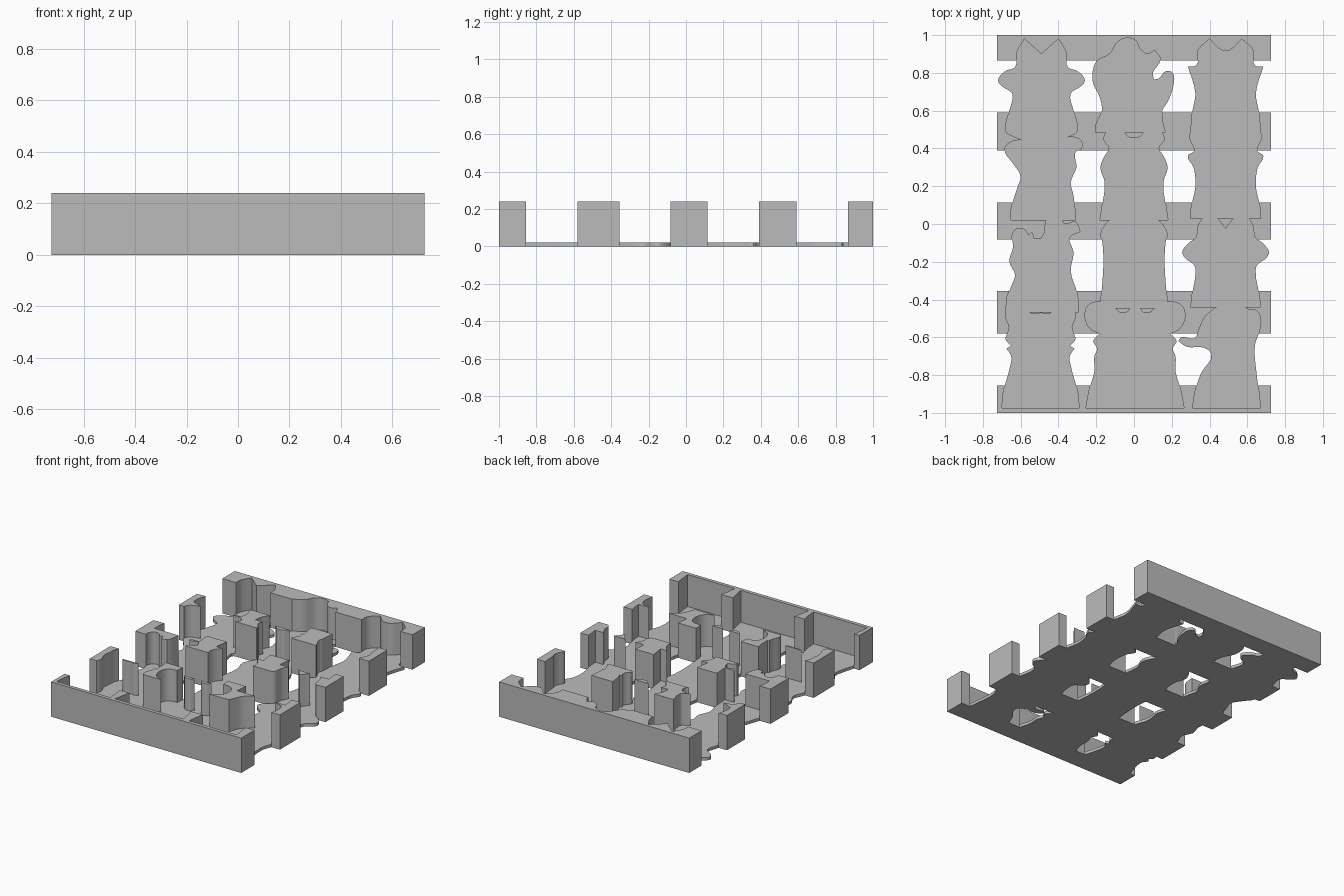
import bpy, bmesh
from mathutils import Vector

FLOOR, HEIGHT, HALF_W = 0.02, 0.24, 0.725

grey = bpy.data.materials.new("plain grey")
grey.diffuse_color = (0.5, 0.5, 0.5, 1)


def mirrored(cx, half):
    """Left half outline, base to top, mirrored about x = cx."""
    right = [(-x, y) for x, y in reversed(half) if x != 0]
    return [(cx + x, y) for x, y in half + right]


def smooth_outline(pts, steps=4):
    """Closed curve through the points; sharp corners stay sharp."""
    p = [Vector(q) for q in pts]
    n = len(p)
    tangent = []
    for i in range(n):
        a, b = (p[i] - p[i - 1]).normalized(), (p[(i + 1) % n] - p[i]).normalized()
        tangent.append((a + b).normalized() if a.dot(b) > 0.2 else None)
    out = []
    for i in range(n):
        a, b = p[i], p[(i + 1) % n]
        d = b - a
        ta, tb = tangent[i], tangent[(i + 1) % n]
        out.append(a)
        if ta is None and tb is None:
            continue
        ta = d if ta is None else ta * d.length
        tb = d if tb is None else tb * d.length
        for k in range(1, steps):
            t = k / steps
            out.append(a * (2*t**3 - 3*t*t + 1) + ta * (t**3 - 2*t*t + t)
                       + b * (3*t*t - 2*t**3) + tb * (t**3 - t*t))
    return out


def prism(name, pts, z0, z1):
    bm = bmesh.new()
    face = bm.faces.new([bm.verts.new((q[0], q[1], z0)) for q in pts])
    top = bmesh.ops.extrude_face_region(bm, geom=[face])["geom"]
    bmesh.ops.translate(bm, vec=(0, 0, z1 - z0),
                        verts=[v for v in top if isinstance(v, bmesh.types.BMVert)])
    bmesh.ops.recalc_face_normals(bm, faces=bm.faces)
    mesh = bpy.data.meshes.new(name)
    bm.to_mesh(mesh)
    bm.free()
    mesh.materials.append(grey)
    ob = bpy.data.objects.new(name, mesh)
    bpy.context.collection.objects.link(ob)
    return ob


def boolean(ob, other, operation):
    mod = ob.modifiers.new("bool", "BOOLEAN")
    mod.operation, mod.solver, mod.object = operation, "EXACT", other
    bpy.context.view_layer.objects.active = ob
    bpy.ops.object.modifier_apply(modifier=mod.name)


# Left column of figure pockets, back to front
left_column = [
    mirrored(-0.49, [(-0.18, 0.48), (-0.19, 0.51), (-0.17, 0.60), (-0.155, 0.69),
                     (-0.21, 0.73), (-0.23, 0.76), (-0.19, 0.81), (-0.14, 0.83),
                     (-0.13, 0.91), (-0.09, 0.98), (0, 0.90)]),
    [(-0.65, 0.02), (-0.65, 0.08), (-0.615, 0.20), (-0.60, 0.25), (-0.64, 0.32),
     (-0.685, 0.39), (-0.66, 0.43), (-0.57, 0.45), (-0.48, 0.48), (-0.46, 0.50),
     (-0.41, 0.50), (-0.40, 0.45), (-0.32, 0.46), (-0.28, 0.44), (-0.28, 0.40),
     (-0.31, 0.38), (-0.305, 0.30), (-0.335, 0.22), (-0.32, 0.15), (-0.31, 0.02)],
    [(-0.67, -0.465), (-0.675, -0.40), (-0.65, -0.33), (-0.63, -0.27), (-0.66, -0.20),
     (-0.64, -0.12), (-0.645, -0.06), (-0.62, -0.025), (-0.58, -0.03), (-0.56, -0.06),
     (-0.54, -0.045), (-0.53, -0.08), (-0.49, -0.075), (-0.45, 0.05), (-0.39, 0.05),
     (-0.37, 0.0), (-0.31, 0.01), (-0.285, -0.04), (-0.34, -0.07), (-0.32, -0.15),
     (-0.335, -0.25), (-0.30, -0.37), (-0.295, -0.465)],
    mirrored(-0.495, [(-0.205, -0.975), (-0.195, -0.88), (-0.165, -0.77), (-0.155, -0.70),
                      (-0.18, -0.66), (-0.155, -0.645), (-0.185, -0.61), (-0.165, -0.55),
                      (-0.185, -0.49), (-0.18, -0.42), (-0.08, -0.44), (-0.05, -0.474),
                      (0, -0.472)]),
]

# Middle column
middle_column = [
    [(-0.205, 0.485), (-0.20, 0.53), (-0.17, 0.60), (-0.185, 0.68), (-0.215, 0.74),
     (-0.22, 0.80), (-0.20, 0.86), (-0.13, 0.90), (-0.08, 0.97), (-0.03, 0.985),
     (0.01, 0.97), (0.03, 0.93), (0.07, 0.90), (0.11, 0.92), (0.14, 0.87),
     (0.10, 0.80), (0.105, 0.765), (0.13, 0.77), (0.17, 0.81), (0.205, 0.80),
     (0.21, 0.74), (0.18, 0.65), (0.15, 0.60), (0.15, 0.55), (0.165, 0.485)],
    mirrored(0.0, [(-0.18, 0.02), (-0.168, 0.10), (-0.155, 0.22), (-0.178, 0.30),
                   (-0.15, 0.37), (-0.13, 0.40), (-0.16, 0.45), (-0.12, 0.51),
                   (-0.07, 0.50), (-0.02, 0.455), (0, 0.455)]),
    mirrored(0.0, [(-0.18, -0.445), (-0.17, -0.34), (-0.162, -0.20), (-0.167, -0.10),
                   (-0.175, -0.05), (-0.14, 0.01), (-0.10, 0.04), (0, 0.04)]),
    mirrored(0.005, [(-0.26, -0.975), (-0.24, -0.87), (-0.215, -0.78), (-0.215, -0.70),
                     (-0.20, -0.66), (-0.22, -0.62), (-0.185, -0.58), (-0.24, -0.55),
                     (-0.265, -0.48), (-0.24, -0.425), (-0.16, -0.415), (-0.11, -0.44),
                     (-0.08, -0.468), (-0.045, -0.468), (-0.02, -0.44), (0, -0.43)]),
]

# Right column
right_column = [
    mirrored(0.485, [(-0.185, 0.48), (-0.175, 0.60), (-0.16, 0.69), (-0.20, 0.835),
                     (-0.155, 0.84), (-0.145, 0.92), (-0.085, 0.98), (-0.02, 0.92),
                     (0, 0.92)]),
    mirrored(0.485, [(-0.185, 0.03), (-0.18, 0.10), (-0.16, 0.20), (-0.17, 0.30),
                     (-0.20, 0.36), (-0.165, 0.39), (-0.185, 0.44), (-0.19, 0.475),
                     (-0.15, 0.50), (0, 0.50)]),
    mirrored(0.485, [(-0.185, -0.44), (-0.175, -0.36), (-0.16, -0.27), (-0.165, -0.22),
                     (-0.215, -0.18), (-0.23, -0.15), (-0.195, -0.10), (-0.155, -0.07),
                     (-0.145, -0.01), (-0.10, 0.06), (-0.055, 0.04), (0, -0.025)]),
    [(0.31, -0.975), (0.325, -0.88), (0.355, -0.79), (0.41, -0.69), (0.37, -0.655),
     (0.28, -0.65), (0.235, -0.62), (0.25, -0.60), (0.32, -0.605), (0.34, -0.57),
     (0.37, -0.50), (0.41, -0.46), (0.46, -0.43), (0.58, -0.43), (0.60, -0.45),
     (0.65, -0.46), (0.67, -0.50), (0.66, -0.58), (0.64, -0.64), (0.65, -0.80),
     (0.66, -0.88), (0.67, -0.975)],
]

# Thin floor of each column, its four figures merged
floors = []
for name, figures in (("left_floor", left_column), ("middle_floor", middle_column),
                      ("right_floor", right_column)):
    floor = prism(name, smooth_outline(figures[0]), 0, FLOOR)
    for outline in figures[1:]:
        extra = prism("figure", smooth_outline(outline), 0, FLOOR)
        boolean(floor, extra, "UNION")
        bpy.data.objects.remove(extra)
    floors.append(floor)

# Tall cutters with the same outlines
cutters = []
for floor in floors:
    cutter = bpy.data.objects.new("pocket_cutter", floor.data.copy())
    bpy.context.collection.objects.link(cutter)
    for v in cutter.data.vertices:
        v.co.z = -0.1 if v.co.z < FLOOR / 2 else 0.5
    cutter.hide_render = True
    cutters.append(cutter)

# Five cross bars with the figure pockets cut out
for name, y0, y1 in (("front_bar", -1, -0.855), ("front_inner_bar", -0.58, -0.355),
                     ("centre_bar", -0.083, 0.115), ("back_inner_bar", 0.39, 0.59),
                     ("back_bar", 0.865, 1)):
    bar = prism(name, [(-HALF_W, y0), (HALF_W, y0), (HALF_W, y1), (-HALF_W, y1)], 0, HEIGHT)
    for cutter in cutters:
        boolean(bar, cutter, "DIFFERENCE")

for cutter in cutters:
    bpy.data.objects.remove(cutter)

# Soften the curved walls, keep the corners crisp
for ob in bpy.context.scene.objects:
    ob.select_set(True)
    bpy.context.view_layer.objects.active = ob
bpy.ops.object.shade_smooth_by_angle(angle=0.5)
